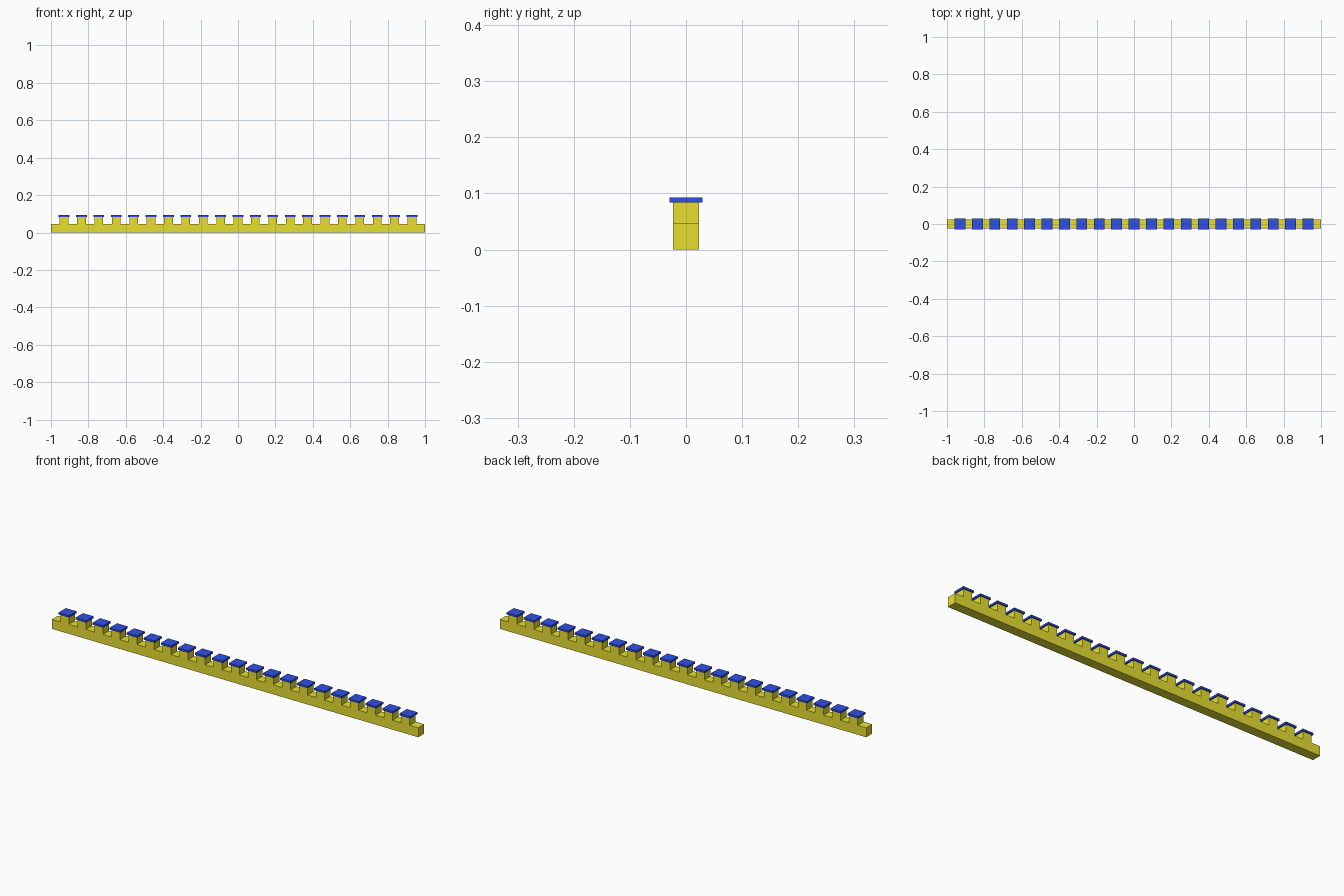
import bpy

if "Cube" in bpy.data.objects:
    bpy.data.objects.remove(bpy.data.objects["Cube"])

UNIT = 2 / 43          # 21 merlons and 22 equal gaps along the wall
COUNT = 21


def material(name, color):
    mat = bpy.data.materials.new(name)
    mat.diffuse_color = color
    mat.use_nodes = True
    mat.node_tree.nodes["Principled BSDF"].inputs["Base Color"].default_value = mat.diffuse_color
    return mat


def box(name, size, x, z_bottom, mat):
    bpy.ops.mesh.primitive_cube_add(size=1, location=(x, 0, z_bottom + size[2] / 2))
    obj = bpy.context.object
    obj.name = name
    obj.scale = size
    bpy.ops.object.transform_apply(location=False, rotation=False, scale=True)
    obj.data.materials.append(mat)
    return obj


def repeat(obj):
    mod = obj.modifiers.new("row", 'ARRAY')
    mod.count = COUNT
    mod.use_relative_offset = False
    mod.use_constant_offset = True
    mod.constant_offset_displace = (2 * UNIT, 0, 0)


yellow = material("yellow", (0.8, 0.74, 0.03, 1))
blue = material("blue", (0.03, 0.08, 0.8, 1))
first_x = -(COUNT - 1) * UNIT

# Long base beam
box("wall_base", (2, UNIT, UNIT), 0, 0, yellow)

# Row of square merlons
repeat(box("merlons", (UNIT, UNIT, 0.8 * UNIT), first_x, UNIT, yellow))

# Overhanging cap slab on each merlon
repeat(box("merlon_caps", (1.25 * UNIT, 1.25 * UNIT, 0.2 * UNIT), first_x, 1.8 * UNIT, blue))
